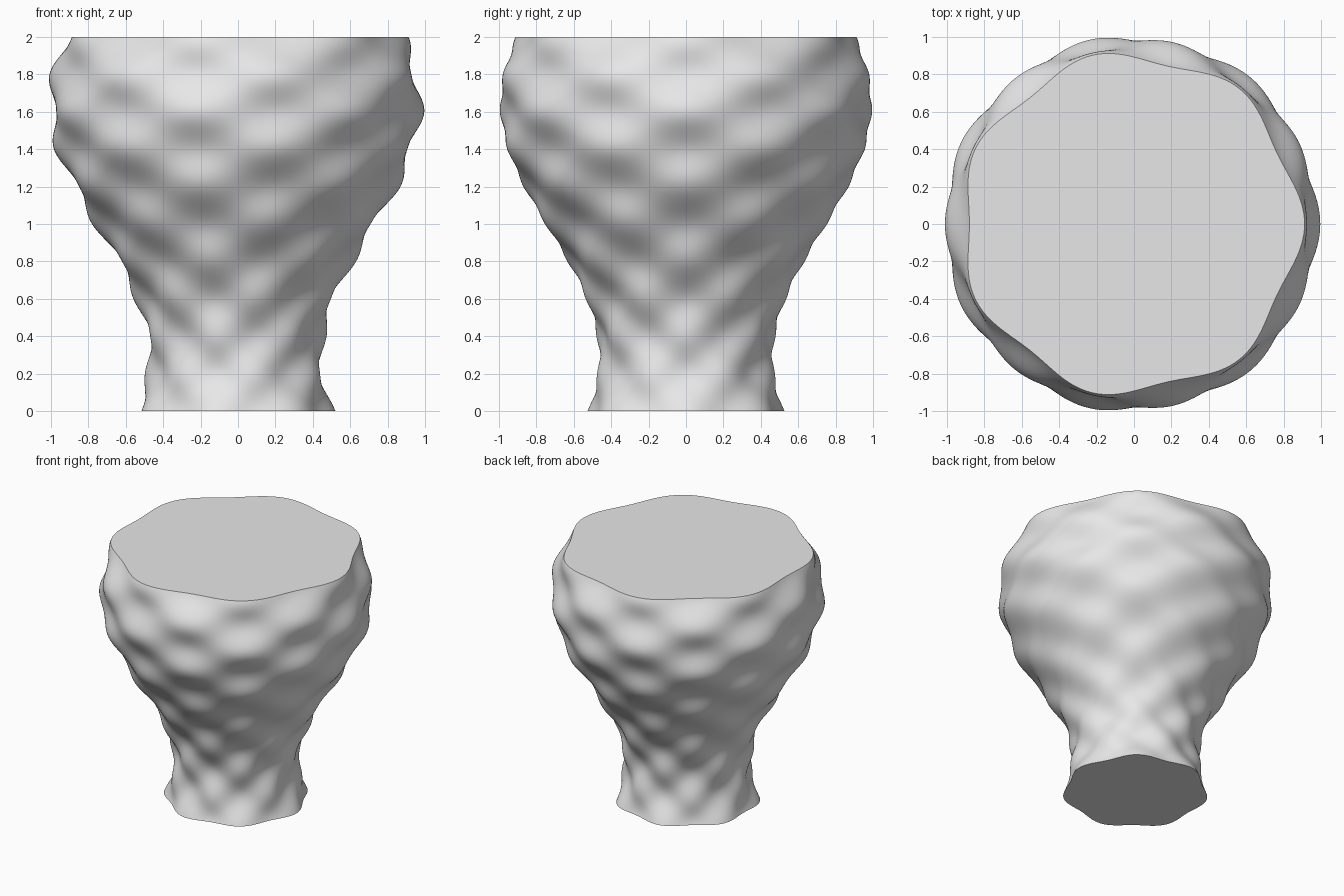
import bpy
import bmesh
from math import sin, cos, pi, radians

cube = bpy.data.objects.get("Cube")
if cube:
    bpy.data.objects.remove(cube, do_unlink=True)

SIDES, LEVELS, HEIGHT = 210, 160, 2.0
LOBES, WAVES = 7, 5
SHIFT = -0.014  # centres the odd-lobed outline


def radius(angle, z):
    """Swelling profile with a diamond lattice of soft bumps."""
    body = 0.72 + 0.263 * sin(2 * pi * (z - 0.965) / 2.7)
    depth = 0.02 + 0.005 * z
    ripple = cos(LOBES * angle) * cos(2 * pi * WAVES * z / HEIGHT)
    return body + depth * ripple


def ring(bm, z):
    verts = []
    for i in range(SIDES):
        angle = 2 * pi * i / SIDES
        r = radius(angle, z)
        verts.append(bm.verts.new((r * cos(angle) + SHIFT, r * sin(angle), z)))
    return verts


# Rippled wall: stacked rings bridged by quads
bm = bmesh.new()
rings = [ring(bm, HEIGHT * k / LEVELS) for k in range(LEVELS + 1)]
for low, high in zip(rings, rings[1:]):
    for i in range(SIDES):
        j = (i + 1) % SIDES
        bm.faces.new((low[i], low[j], high[j], high[i]))

# Flat closed ends
bm.faces.new(rings[-1])
bm.faces.new(rings[0][::-1])

mesh = bpy.data.meshes.new("rippled_vase")
bm.to_mesh(mesh)
bm.free()
vase = bpy.data.objects.new("rippled_vase", mesh)
bpy.context.collection.objects.link(vase)

# Plain light grey
grey = bpy.data.materials.new("light_grey")
grey.use_nodes = True
colour = (0.8, 0.8, 0.8, 1.0)
grey.diffuse_color = colour
grey.node_tree.nodes["Principled BSDF"].inputs["Base Color"].default_value = colour
mesh.materials.append(grey)

# Smooth wall, crisp rims
bpy.ops.object.select_all(action="DESELECT")
vase.select_set(True)
bpy.context.view_layer.objects.active = vase
bpy.ops.object.shade_smooth_by_angle(angle=radians(40))
